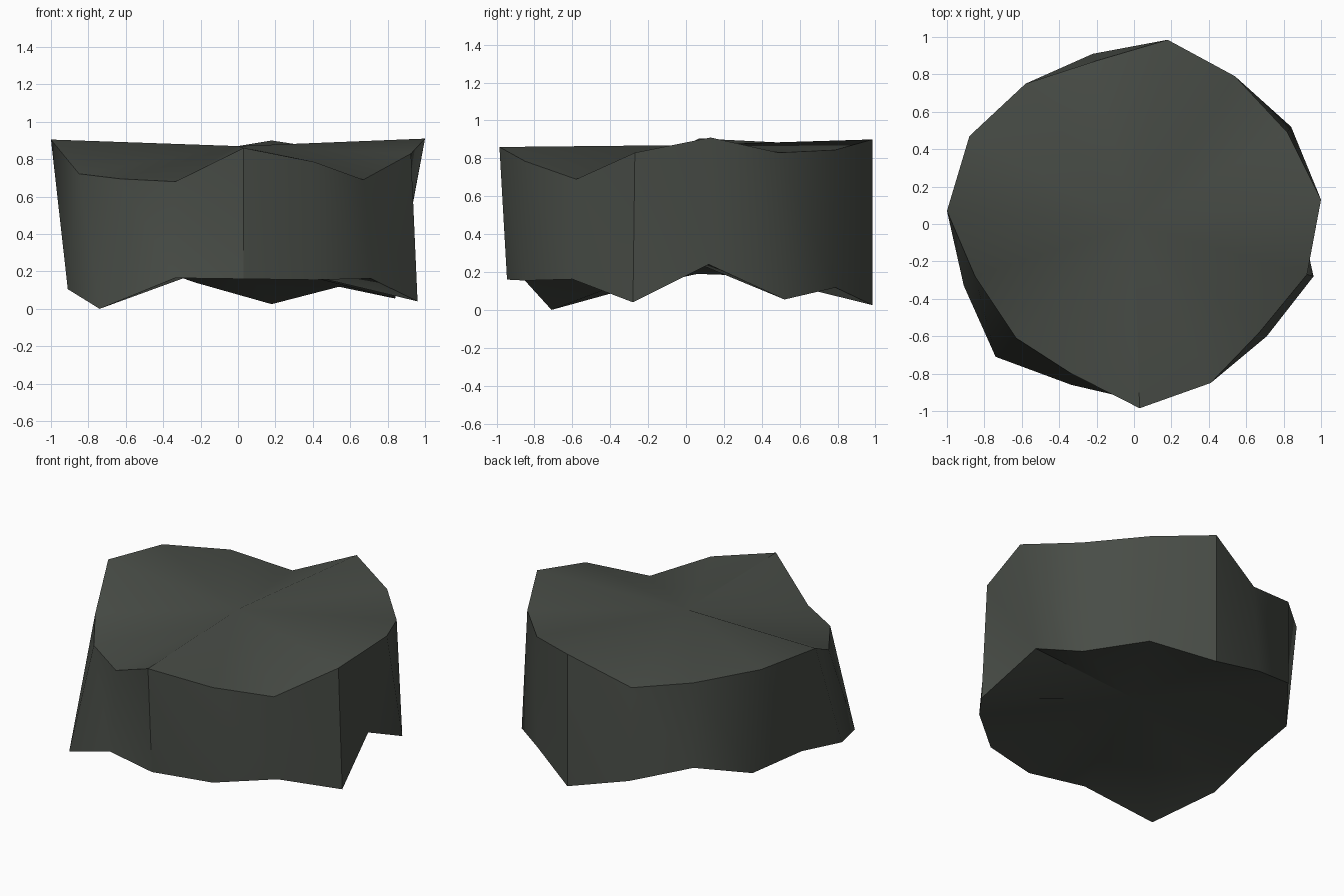
import bpy, bmesh

if "Cube" in bpy.data.objects:
    bpy.data.objects.remove(bpy.data.objects["Cube"])

# Rim profiles: 15 points each, running counter-clockwise from the right side
TOP = [(1.0, .13, .91), (.82, .49, .83), (.54, .79, .845), (.18, .985, .90), (-.21, .87, .738),
       (-.58, .75, .823), (-.88, .47, .885), (-1.0, .07, .905), (-.85, -.28, .722), (-.63, -.61, .695),
       (-.335, -.80, .68), (.03, -.985, .86), (.41, -.85, .785), (.67, -.58, .69), (.925, -.27, .83)]
BOTTOM = [(.87, .12, .24), (.84, .52, .055), (.54, .79, .118), (.18, .985, .025), (-.22, .91, .138),
          (-.58, .75, .26), (-.81, .46, .176), (-.89, .06, .19), (-.91, -.33, .105), (-.74, -.71, 0),
          (-.335, -.86, .165), (.03, -.945, .16), (.41, -.85, .155), (.71, -.60, .162), (.96, -.28, .04)]

stone = bpy.data.materials.new("dark_green_grey_stone")
stone.diffuse_color = (.065, .073, .062, 1)
stone.use_nodes = True
stone.node_tree.nodes["Principled BSDF"].inputs["Base Color"].default_value = stone.diffuse_color

bm = bmesh.new()
top = [bm.verts.new(p) for p in TOP]
bottom = [bm.verts.new(p) for p in BOTTOM]
top_mid = bm.verts.new((0, 0, .87))
bottom_mid = bm.verts.new((0, 0, .27))

# Side wall, split along one consistent diagonal, and the two uneven fan caps
n = len(TOP)
for i in range(n):
    j = (i + 1) % n
    bm.faces.new((bottom[i], bottom[j], top[i]))
    bm.faces.new((bottom[j], top[j], top[i]))
    bm.faces.new((top[i], top[j], top_mid))
    bm.faces.new((bottom[j], bottom[i], bottom_mid))

mesh = bpy.data.meshes.new("rock_slab")
bm.to_mesh(mesh)
bm.free()
mesh.materials.append(stone)
rock = bpy.data.objects.new("rock_slab", mesh)
bpy.context.collection.objects.link(rock)

# Soft shading with crisp rims
bpy.context.view_layer.objects.active = rock
rock.select_set(True)
bpy.ops.object.shade_smooth_by_angle(angle=0.62)
